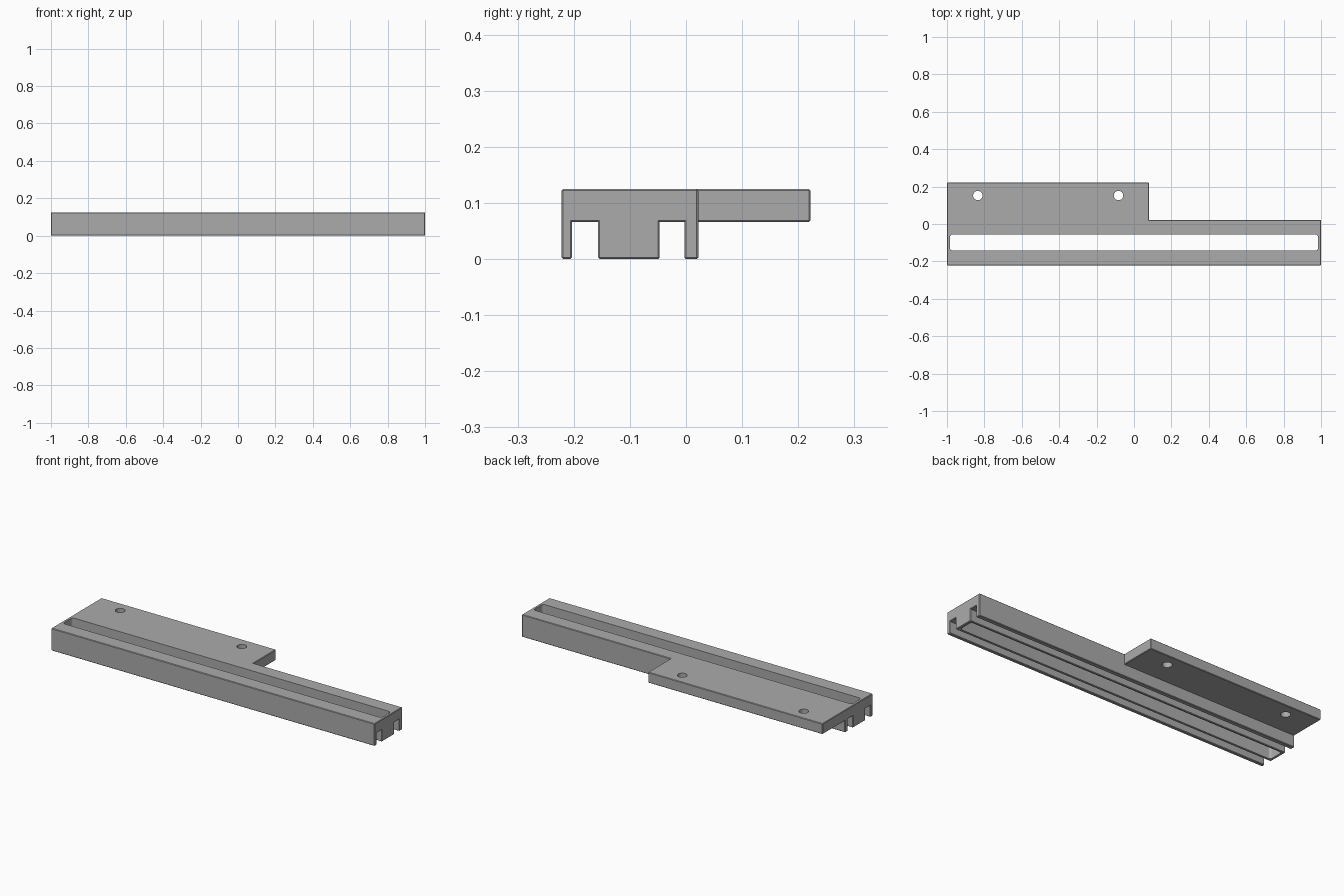
import bpy, bmesh

old = bpy.data.objects.get("Cube")
if old:
    bpy.data.objects.remove(old, do_unlink=True)

grey = bpy.data.materials.new("neutral grey")
grey.use_nodes = True
GREY = (0.41, 0.41, 0.41, 1)
grey.diffuse_color = GREY
grey.node_tree.nodes["Principled BSDF"].inputs["Base Color"].default_value = GREY


def add_object(name, bm):
    bmesh.ops.recalc_face_normals(bm, faces=bm.faces)
    mesh = bpy.data.meshes.new(name)
    bm.to_mesh(mesh)
    bm.free()
    mesh.materials.append(grey)
    obj = bpy.data.objects.new(name, mesh)
    bpy.context.collection.objects.link(obj)
    return obj


def box(name, x, y, z, corner=0):
    """Box between (min, max) ranges, with optional rounded vertical edges."""
    bm = bmesh.new()
    bmesh.ops.create_cube(bm, size=1)
    for v in bm.verts:
        v.co = [(r[0] + r[1]) / 2 + c * (r[1] - r[0]) for c, r in zip(v.co, (x, y, z))]
    if corner:
        upright = [e for e in bm.edges if abs(e.verts[0].co.z - e.verts[1].co.z) > 0.01]
        bmesh.ops.bevel(bm, geom=upright, offset=corner, segments=6,
                        profile=0.5, affect='EDGES')
    return add_object(name, bm)


def apply(obj, mod):
    with bpy.context.temp_override(object=obj, active_object=obj, selected_objects=[obj]):
        bpy.ops.object.modifier_apply(modifier=mod.name)


def cut(obj, cutter):
    mod = obj.modifiers.new("cut", 'BOOLEAN')
    mod.operation = 'DIFFERENCE'
    mod.solver = 'EXACT'
    mod.object = cutter
    cutter.hide_render = True
    apply(obj, mod)
    bpy.data.objects.remove(cutter, do_unlink=True)


# Grooved rail with its side flange, extruded along the length
TOP, UNDER = 0.125, 0.066
profile = [(-0.222, 0), (-0.203, 0), (-0.203, UNDER), (-0.157, UNDER),
           (-0.157, 0), (-0.047, 0), (-0.047, UNDER), (-0.003, UNDER),
           (-0.003, 0), (0.022, 0), (0.022, UNDER), (0.222, UNDER),
           (0.222, TOP), (-0.222, TOP)]
bm = bmesh.new()
end = bm.faces.new([bm.verts.new((-1, y, z)) for y, z in profile])
grown = bmesh.ops.extrude_face_region(bm, geom=[end])
bmesh.ops.translate(bm, vec=(2, 0, 0),
                    verts=[g for g in grown["geom"] if isinstance(g, bmesh.types.BMVert)])
rail = add_object("slotted_rail", bm)

# Shorten the flange to the left-hand stretch
cut(rail, box("flange_cutter", (0.08, 1.1), (0.022, 0.3), (-0.1, 0.2)))

# Small chamfer on the outer edges
bm = bmesh.new()
bm.from_mesh(rail.data)
edges = [e for e in bm.edges if len(e.link_faces) == 2
         and e.is_convex and e.calc_face_angle() > 0.5]
bmesh.ops.bevel(bm, geom=edges, offset=0.003, segments=1, affect='EDGES')
bm.to_mesh(rail.data)
bm.free()

# Long through slot
cut(rail, box("slot_cutter", (-0.985, 0.985), (-0.141, -0.057), (-0.1, 0.2), corner=0.014))

# Two mounting holes in the flange
for x in (-0.835, -0.083):
    bm = bmesh.new()
    bmesh.ops.create_cone(bm, cap_ends=True, segments=32, radius1=0.025,
                          radius2=0.025, depth=0.3)
    bmesh.ops.translate(bm, verts=bm.verts, vec=(x, 0.152, 0.1))
    cut(rail, add_object("hole_cutter", bm))

# Smooth hole and slot corners, crisp edges elsewhere
bpy.ops.object.select_all(action='DESELECT')
rail.select_set(True)
bpy.context.view_layer.objects.active = rail
bpy.ops.object.shade_smooth_by_angle(angle=0.5)
